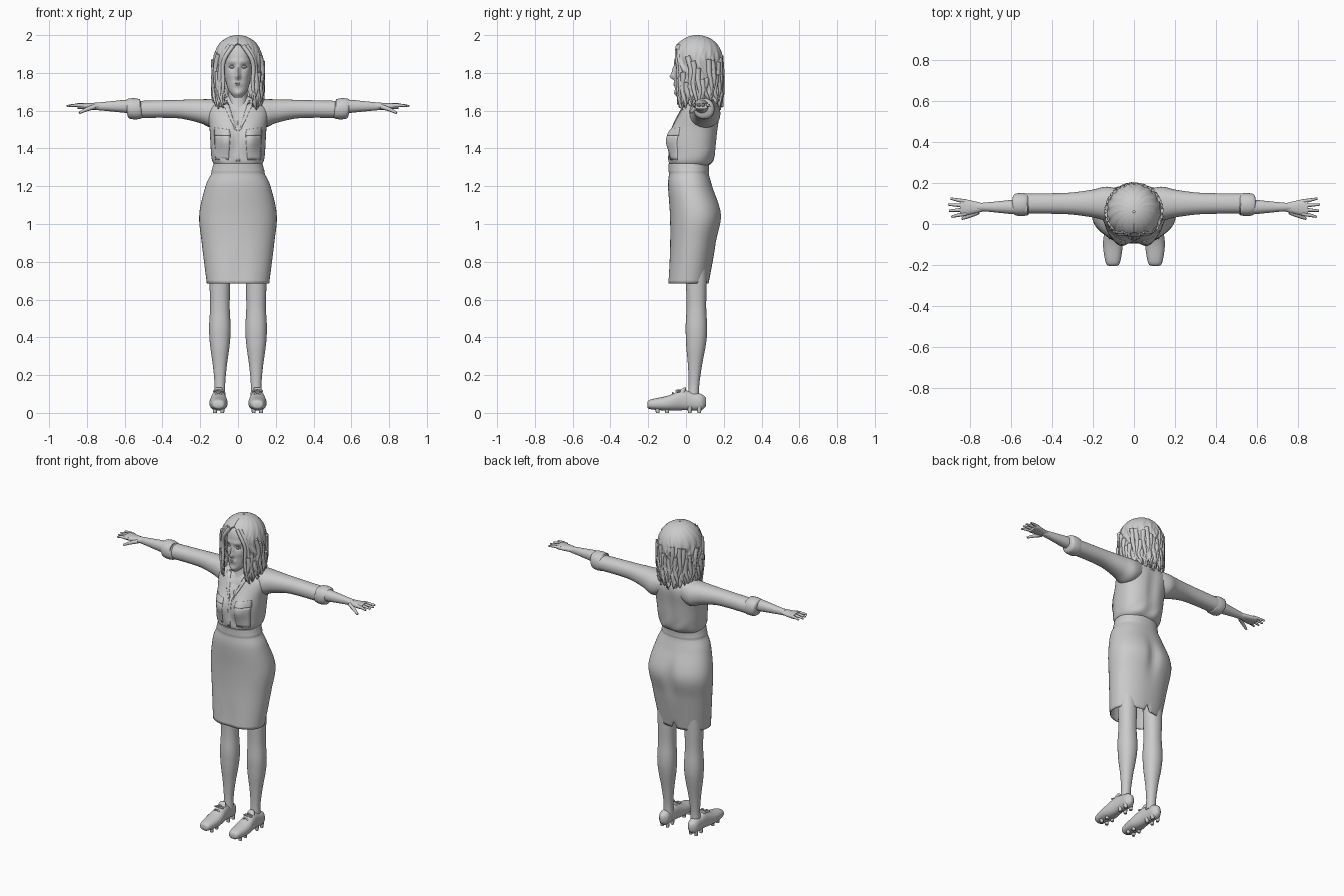
import bpy, bmesh, random
from math import sin, cos, pi, exp, sqrt, radians, copysign
from mathutils import Vector

random.seed(4)
if "Cube" in bpy.data.objects:
    bpy.data.objects.remove(bpy.data.objects["Cube"])

shade = (0.6, 0.6, 0.6, 1)
grey = bpy.data.materials.new("plain_grey")
grey.use_nodes = True
grey.diffuse_color = shade
grey.node_tree.nodes["Principled BSDF"].inputs["Base Color"].default_value = shade
meshes = []


def add_mesh(name, bm, mirror, thickness):
    """Turn a bmesh into a finished object, optionally thickened and mirrored."""
    bmesh.ops.recalc_face_normals(bm, faces=bm.faces)
    data = bpy.data.meshes.new(name)
    bm.to_mesh(data)
    bm.free()
    data.materials.append(grey)
    part = bpy.data.objects.new(name, data)
    bpy.context.collection.objects.link(part)
    if thickness:
        part.modifiers.new("thickness", 'SOLIDIFY').thickness = thickness
    if mirror:
        part.modifiers.new("mirror", 'MIRROR').use_mirror_merge = False
    meshes.append(part)
    return part


def smooth_sections(keys, steps):
    """Catmull-Rom interpolation between section keys."""
    last = len(keys) - 1
    for i in range(last):
        near = [keys[max(0, min(last, i + k))] for k in (-1, 0, 1, 2)]
        for s in range(steps + (i == last - 1)):
            t = s / steps
            yield [b + t * ((c - a) + t * ((2 * a - 5 * b + 4 * c - d)
                   + t * (3 * b - a - 3 * c + d))) / 2 for a, b, c, d in zip(*near)]


def loft(name, keys, axis=2, centre=0, sides=32, steps=5, power=2.2, shape=None,
         gap=None, mirror=False, capped=True, thickness=0):
    """Skin oval sections given as (position, half width, low, high)."""
    bm = bmesh.new()
    rings = []
    for position, half, low, high in smooth_sections(keys, steps):
        opening = gap(position) if gap else 0
        ring = []
        for j in range(sides + bool(gap)):
            angle = opening + 2 * (pi - opening) * j / sides
            u, w = (copysign(abs(q) ** (2 / power), q) for q in (sin(angle), -cos(angle)))
            point = [centre + u * half, (low + high) / 2 + w * (high - low) / 2]
            point.insert(axis, position)
            point = Vector(point)
            if shape:
                shape(point, angle)
            ring.append(bm.verts.new(point))
        rings.append(ring)
    for lower, upper in zip(rings, rings[1:]):
        for j in range(sides):
            k = j + 1 if gap else (j + 1) % sides
            bm.faces.new((lower[j], lower[k], upper[k], upper[j]))
    if capped:
        bm.faces.new(rings[0])
        bm.faces.new(rings[-1])
    return add_mesh(name, bm, mirror, thickness)


def strands(name, paths, radius, mirror=False, tip=0.5):
    """Tapered round strands through short point lists."""
    curve = bpy.data.curves.new(name, 'CURVE')
    curve.dimensions = '3D'
    curve.bevel_depth, curve.bevel_resolution, curve.resolution_u = radius, 2, 5
    curve.use_fill_caps = True
    curve.materials.append(grey)
    for path in paths:
        for side in ((1, -1) if mirror else (1,)):
            spline = curve.splines.new('NURBS')
            spline.points.add(len(path) - 1)
            spline.use_endpoint_u, spline.order_u = True, 3
            for i, (point, (x, y, z)) in enumerate(zip(spline.points, path)):
                point.co = (x * side, y, z, 1)
                point.radius = 1 - (1 - tip) * (i / (len(path) - 1)) ** 2
    bpy.context.collection.objects.link(bpy.data.objects.new(name, curve))


def arc(x, y, z, width, back, rise):
    """Small bow that rises in the middle and falls back at both ends."""
    return [(x + width * t, y + back * t * t, z + rise * (1 - t * t)) for t in (-1, -.5, 0, .5, 1)]


def bump(point, x, z, wide, tall):
    """Soft bell around a mirrored pair of spots on the front or back."""
    return exp(-((abs(point.x) - x) / wide) ** 2 - ((point.z - z) / tall) ** 2)


# Blouse body with bust, open neck and loose folds
def shape_blouse(v, angle):
    if v.y < .05:
        v.y -= .035 * bump(v, .07, 1.45, .05, .06)
        if v.z > 1.5 and abs(v.x) < (v.z - 1.5) * .4:
            v.y += .015
    else:
        v.y -= .01 * bump(v, 0, 1.5, .03, .15)
    v.y += .003 * sin(v.x * 60 + v.z * 50) * bump(v, 0, 1.34, 1, .05)


blouse = loft("blouse", [
    (1.31, .12, -.08, .12), (1.35, .14, -.09, .15), (1.5, .15, -.07, .17),
    (1.6, .16, -.03, .18), (1.65, .11, 0, .16), (1.68, .05, .02, .12)],
    sides=64, steps=8, power=2.4, shape=shape_blouse)
bpy.context.view_layer.update()


def panel(name, corners, thickness, lift, mirror=True, cuts=8):
    """Cloth panel laid over the blouse front; corners are (x, z)."""
    a, b, c, d = (Vector(corner) for corner in corners)
    bm = bmesh.new()
    rows = []
    for i in range(cuts + 1):
        row = []
        for j in range(cuts + 1):
            x, z = a.lerp(b, i / cuts).lerp(d.lerp(c, i / cuts), j / cuts)
            hit, spot, normal, index = blouse.ray_cast((x, -1, z), (0, 1, 0))
            row.append(bm.verts.new((x, (spot.y if hit else 0) - lift, z)))
        rows.append(row)
    for one, two in zip(rows, rows[1:]):
        for j in range(cuts):
            bm.faces.new((one[j], two[j], two[j + 1], one[j + 1]))
    add_mesh(name, bm, mirror, thickness)


panel("chest_pocket", [(.05, 1.34), (.12, 1.34), (.125, 1.47), (.04, 1.47)], .006, .001)
panel("pocket_flap", [(.04, 1.47), (.128, 1.47), (.125, 1.51), (.045, 1.5)], .008, .003)
panel("button_placket", [(-.01, 1.33), (.01, 1.33), (.01, 1.5), (-.01, 1.5)], .006, .002, False)
panel("collar", [(.005, 1.49), (.04, 1.55), (.08, 1.64), (.05, 1.64)], .01, .005)

# Sleeves hang from a gently falling top line; cuffs are rolled bands
loft("sleeve", [(x, r, 1.665 - x / 40 - 1.85 * r, 1.665 - x / 40) for x, r in
     ((.04, .06), (.13, .082), (.2, .068), (.3, .054), (.4, .05), (.54, .049))],
     axis=0, centre=.1, mirror=True)


def tilt_cuff(v, angle):
    v.x += (v.z - 1.61) / 8


loft("rolled_cuff", [(.55 + x, r, 1.61 - r, 1.61 + r) for x, r in
     ((-.04, .04), (-.03, .052), (0, .056), (.03, .052), (.04, .04))],
     axis=0, centre=.095, mirror=True, shape=tilt_cuff)

# Forearms, palms, fingers and thumbs
loft("forearm", [(x, r, 1.623 - r, 1.623 + r) for x, r in
     ((.52, .038), (.6, .034), (.7, .024), (.77, .018))], axis=0, centre=.083, mirror=True)
loft("palm", [(x, r, 1.608, 1.64) for x, r in
     ((.73, .018), (.78, .03), (.83, .04), (.85, .036))], axis=0, centre=.081, mirror=True, sides=24)
fingers = []
for i in range(4):
    spread = (i - 1.5) / 50
    reach = .91 - abs(i - 1.7) / 90
    fingers.append([(.82, .08 + spread, 1.627), (.86, .08 + spread * 1.2, 1.631),
                    (reach, .08 + spread * 1.5, 1.624)])
strands("fingers", fingers, .0105, mirror=True)
strands("thumb", [((.76, .06, 1.62), (.8, .04, 1.61), (.84, .026, 1.588))], .013, mirror=True)


# Pencil skirt with waistband and rear slit
def shape_skirt(v, angle):
    if v.z > 1.27:
        v.x *= 1.03
        v.y *= 1.03
    if v.y > .05:
        v.y -= .02 * bump(v, 0, 1.03, .035, .1)
        if abs(v.x) < .01 and v.z < .72:
            v.z = .73
    else:
        v.y += .008 * bump(v, 0, .7, .05, .15)


loft("skirt", [
    (.685, .165, -.1, .12), (.9, .192, -.085, .16), (1.05, .205, -.085, .19),
    (1.2, .172, -.095, .14), (1.27, .14, -.09, .12), (1.32, .126, -.09, .12)],
    sides=72, steps=8, shape=shape_skirt, capped=False, thickness=.006)


# Legs lean back slightly from ankle to knee
def lean_leg(v, angle):
    v.y += min(.055, .035 + v.z / 20)


loft("leg", [(z, r, -r, r) for z, r in
     ((.08, .03), (.15, .028), (.25, .037), (.36, .052), (.45, .057), (.56, .052), (.7, .055), (.95, .06))],
     centre=.096, mirror=True, shape=lean_leg)

# Shoes with studs, tongue and laces
loft("shoe", [(y, half, sole, top) for y, half, sole, top in (
     (-.205, .012, .035, .05), (-.19, .034, .02, .07), (-.1, .048, .012, .09), (-.02, .038, .014, .12),
     (.03, .034, .014, .11), (.08, .032, .014, .1), (.105, .012, .035, .08))],
     axis=1, centre=.103, mirror=True, power=2.3)
loft("shoe_tongue", [(.09, .028, -.05, 0), (.12, .024, -.03, 0), (.135, .016, -.01, 0)],
     centre=.103, mirror=True)
strands("studs", [[(x, y, z) for z in (.03, .015, 0)]
                  for y in (-.15, -.1, .02, .07) for x in (.083, .122)], .012, mirror=True, tip=.8)
strands("laces", [arc(.103, y, .096 + y / 4, .03, .005, .03) for y in (-.07, -.045, -.02)],
        .005, mirror=True, tip=1)
strands("lace_bow", [[(.103, -.03, .12), (.103 + side, -.06, .118), (.103 + side, -.035, .11),
                      (.103, -.02, .118)] for side in (-.025, .025)], .005, mirror=True, tip=1)


# Head with nose, eye sockets, cheeks, mouth and chin
def shape_face(v, angle):
    if v.y < .02:
        v.y -= .026 * bump(v, 0, 1.78, .012, .015) + .016 * bump(v, 0, 1.81, .01, .025)
        v.y += .012 * bump(v, .032, 1.832, .018, .012)
        v.y -= .005 * bump(v, .03, 1.86, .03, .01) + .005 * bump(v, .045, 1.79, .02, .02)
        v.y -= .007 * bump(v, 0, 1.74, .025, .013) + .008 * bump(v, 0, 1.69, .02, .015)


loft("head", [
    (1.67, .02, -.045, 0), (1.7, .046, -.057, .06), (1.74, .061, -.058, .1),
    (1.8, .073, -.058, .14), (1.87, .078, -.06, .16), (1.93, .07, -.045, .15), (1.97, .03, 0, .1)],
    sides=88, steps=8, shape=shape_face)
loft("neck", [(1.56, .07, -.03, .13), (1.64, .052, 0, .12), (1.75, .05, .01, .12)])
strands("lips", [arc(0, -.0635, 1.742, .021, .011, rise) for rise in (-.005, .004)], .004, tip=.8)
strands("eyelids", [arc(.033, -.051, 1.831, .017, .008, rise) for rise in (-.006, .009)],
        .002, mirror=True, tip=.8)
strands("eyes", [arc(.033, -.046, 1.831, .014, .006, .001)], .007, mirror=True)


# Hair shell: a dome rule, parted at the front, with strand ripples
def hair_size(z):
    fall = min(1, (2 - z) * 7)
    return .13 * sqrt(1 - (1 - fall) ** 2.2) * (1 - 4 * max(0, 1.7 - z) ** 1.7)


def hair_gap(z):
    return .66 * sqrt(max(0, min(1, (1.955 - z) * 8)))


def shape_hair(v, angle):
    loose = max(0, min(1, (1.95 - v.z) * 5))
    around = min(angle, 2 * pi - angle)
    wave = sin(17 * around + 9 * sin(v.z * 14)) + .6 * sin(31 * around + 7 * sin(v.z * 21))
    grow = 1 + (.008 + .026 * loose) * wave
    v.x *= grow
    v.y = .06 + (v.y - .06) * grow
    if v.z < 1.7:
        v.z += (1.7 - v.z) * .35 * sin(23 * angle)


dome = []
for i in range(60):
    z = 1.9999 - .36 * (i / 59) ** 2
    size = hair_size(z)
    dome.append((z, size, .06 - size * 1.05, .06 + size * 1.05))
loft("hair", dome, sides=160, steps=1, power=2, shape=shape_hair, gap=hair_gap,
     capped=False, thickness=.01)


def lock(angle, top, end, sway, phase, points=8):
    """Wavy lock that runs down the hair shell, starting from the parting."""
    path = []
    for i in range(points):
        t = i / (points - 1)
        z = top + (end - top) * t
        gap = hair_gap(z)
        turn = gap + angle * (1 - gap / pi) + sway * t * sin(t * 7 + phase)
        size = hair_size(z) * (1 + .05 * t * sin(t * 8 + phase))
        path.append((size * sin(turn), .06 - size * cos(turn), z))
    return path


# Loose locks all round the hem, and longer ones framing the face
count = 30
strands("hair_locks", [
    lock(2 * pi * (i + .9) / (count + .8), random.uniform(1.74, 1.9), random.uniform(1.6, 1.65), .13, i * 2)
    for i in range(count)], .015, tip=.25)
strands("fringe_locks", [lock(offset, 1.945, 1.62, .1, offset * 9) for offset in (.06, .25)],
        .012, mirror=True)

# Smooth shading with crisp edges kept
bpy.ops.object.select_all(action='DESELECT')
for part in meshes:
    part.select_set(True)
    bpy.context.view_layer.objects.active = part
bpy.ops.object.shade_smooth_by_angle(angle=radians(50))
